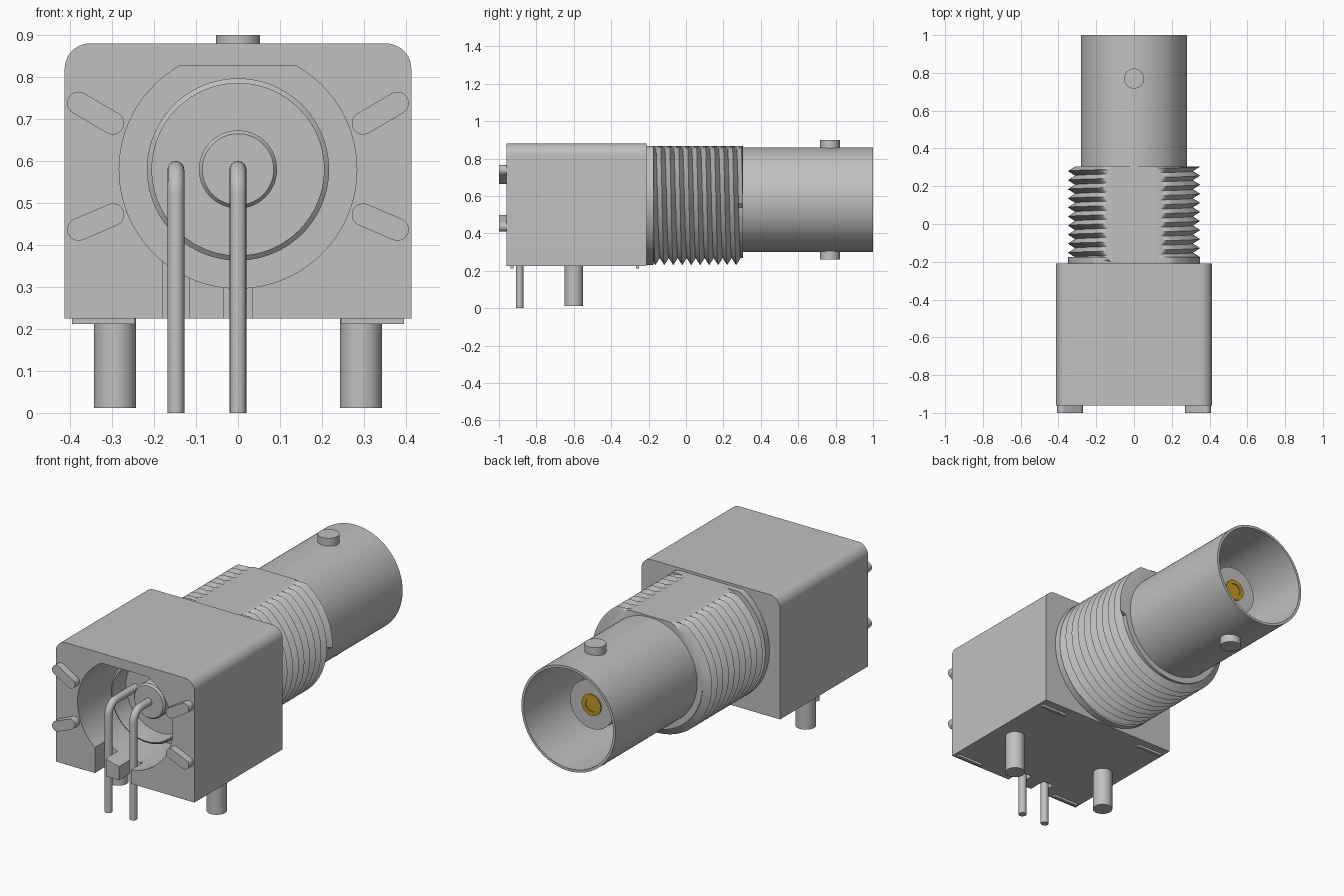
import bpy, bmesh, math
from mathutils import Vector, Matrix

if "Cube" in bpy.data.objects:
    bpy.data.objects.remove(bpy.data.objects["Cube"], do_unlink=True)

AXIS = 0.58      # height of the connector axis
FLAT = 0.867     # height of the flat ground on the threaded barrel


def material(name, rgb):
    m = bpy.data.materials.new(name)
    m.use_nodes = True
    m.diffuse_color = (*rgb, 1)
    m.node_tree.nodes["Principled BSDF"].inputs["Base Color"].default_value = (*rgb, 1)
    return m


GREY = material("grey", (0.527, 0.527, 0.527))
GOLD = material("gold", (0.55, 0.30, 0.02))


def finish(name, bm, mat=GREY):
    bmesh.ops.remove_doubles(bm, verts=bm.verts[:], dist=0.0002)
    bmesh.ops.recalc_face_normals(bm, faces=bm.faces[:])
    mesh = bpy.data.meshes.new(name)
    bm.to_mesh(mesh)
    bm.free()
    mesh.materials.append(mat)
    ob = bpy.data.objects.new(name, mesh)
    bpy.context.collection.objects.link(ob)
    smooth(ob)
    return ob


def activate(ob):
    bpy.ops.object.select_all(action="DESELECT")
    ob.select_set(True)
    bpy.context.view_layer.objects.active = ob


def smooth(ob):
    activate(ob)
    bpy.ops.object.shade_smooth_by_angle(angle=math.radians(30))


def box(name, x, y, z):
    bm = bmesh.new()
    bmesh.ops.create_cube(bm, size=1)
    for v in bm.verts:
        v.co = [a + (b - a) * (c + 0.5) for (a, b), c in zip((x, y, z), v.co)]
    return finish(name, bm)


def prism(name, outline, y0, y1):
    """Extrude an (x, z) outline along y."""
    bm = bmesh.new()
    face = bm.faces.new([bm.verts.new((x, y0, z)) for x, z in outline])
    moved = bmesh.ops.extrude_face_region(bm, geom=[face])["geom"]
    verts = [g for g in moved if isinstance(g, bmesh.types.BMVert)]
    bmesh.ops.translate(bm, verts=verts, vec=(0, y1 - y0, 0))
    return finish(name, bm)


def post(name, x, y, r, z0, z1):
    bm = bmesh.new()
    bmesh.ops.create_cone(bm, cap_ends=True, segments=40, radius1=r, radius2=r,
                          depth=z1 - z0, matrix=Matrix.Translation((x, y, (z0 + z1) / 2)))
    return finish(name, bm)


def lathe(name, profile, mat=GREY, top=None):
    """Spin an (r, y) profile around the connector axis."""
    bm = bmesh.new()
    verts = [bm.verts.new((r, y, AXIS)) for r, y in profile]
    edges = [bm.edges.new(pair) for pair in zip(verts, verts[1:])]
    bmesh.ops.spin(bm, geom=verts + edges, cent=(0, 0, AXIS), axis=(0, 1, 0),
                   angle=math.tau, steps=96)
    if top:
        for v in bm.verts:
            v.co.z = min(v.co.z, top)
    return finish(name, bm, mat)


def arc(cx, cz, r, a0, a1, n):
    steps = [math.radians(a0 + (a1 - a0) * i / n) for i in range(n + 1)]
    return [(cx + r * math.cos(a), cz + r * math.sin(a)) for a in steps]


def cut(target, cutter):
    mod = target.modifiers.new("cut", "BOOLEAN")
    mod.operation, mod.solver, mod.object = "DIFFERENCE", "EXACT", cutter
    activate(target)
    bpy.ops.object.modifier_apply(modifier=mod.name)
    bpy.data.objects.remove(cutter, do_unlink=True)


# Housing with rounded top edges
outline = [(-0.413, 0.225), (0.413, 0.225)]
outline += arc(0.353, 0.82, 0.06, 0, 90, 10) + arc(-0.353, 0.82, 0.06, 90, 180, 10)
housing = prism("housing", outline, -0.96, -0.21)

# Front cavity and the two pin slots
half = math.degrees(math.asin((0.827 - AXIS) / 0.283))
cut(housing, prism("cavity_cutter", arc(0, AXIS, 0.283, 180 - half, 360 + half, 80), -1.1, -0.6))
for x in ((-0.18, -0.115), (-0.035, 0.035)):
    cut(housing, box("slot_cutter", x, (-1.1, -0.86), (0.1, 0.45)))
smooth(housing)

# Mounting legs, standoff ribs and front nubs, mirrored left and right
for side, s in (("left", 1), ("right", -1)):
    post(side + "_leg", 0.293 * s, -0.6, 0.05, 0.012, 0.24)
    for end, y in (("front", -0.93), ("back", -0.26)):
        box(f"{side}_{end}_rib", sorted((0.245 * s, 0.395 * s)),
            (y - 0.008, y + 0.008), (0.212, 0.23))
    for level, z_out, z_in in (("upper", 0.738, 0.69), ("lower", 0.437, 0.472)):
        tilt = math.degrees(math.atan2(z_out - z_in, 0.082))
        shape = arc(0.38, z_out, 0.027, tilt - 90, tilt + 90, 12)
        shape += arc(0.298, z_in, 0.027, tilt + 90, tilt + 270, 12)
        prism(f"{side}_{level}_nub", [(x * s, z) for x, z in shape], -1.0, -0.95)


# Threaded barrel: helical teeth with a flat on top
def thread(name, y0, y1, root, tip, pitch, n=96):
    bm = bmesh.new()
    rows = 2 * math.ceil((y1 - y0) / pitch) + 4
    columns = []
    for j in range(n + 1):
        a = math.tau * j / n
        column = []
        for k in range(rows):
            y = y0 + (k / 2 - j / n) * pitch
            r = tip if k % 2 and y0 < y < y1 else root
            column.append(bm.verts.new((r * math.cos(a), max(y0, min(y1, y)),
                                        min(FLAT, AXIS + r * math.sin(a)))))
        columns.append(column)
    for a, b in zip(columns, columns[1:]):
        for k in range(rows - 1):
            bm.faces.new((a[k], a[k + 1], b[k + 1], b[k]))
    bmesh.ops.remove_doubles(bm, verts=bm.verts[:], dist=0.0002)
    bmesh.ops.dissolve_degenerate(bm, edges=bm.edges[:], dist=0.0001)
    rim = [e for e in bm.edges if e.is_boundary]
    bmesh.ops.holes_fill(bm, edges=rim, sides=0)
    return finish(name, bm)


thread("threaded_barrel", -0.2, 0.305, 0.312, 0.35, 0.048)
lathe("barrel_collar", [(0, -0.22), (0.35, -0.22), (0.35, -0.175), (0, -0.175)], top=FLAT)

# Bayonet shell with its two studs
lathe("bayonet_shell", [(0, 0.25), (0.28, 0.25), (0.28, 1), (0.266, 1), (0.266, 0.35), (0, 0.35)])
post("top_stud", 0, 0.77, 0.053, 0.85, 0.9)
post("bottom_stud", 0, 0.77, 0.053, 0.26, 0.31)

# Insulator and socket contact inside the shell
lathe("front_insulator", [(0, 0.3), (0.13, 0.3), (0.13, 0.8), (0, 0.8)])
lathe("socket_contact", [(0.057, 0.7), (0.057, 0.806), (0.035, 0.806), (0.035, 0.801), (0, 0.801)], GOLD)

# Rear sleeve and insulator inside the cavity
lathe("rear_sleeve", [(0.217, -0.58), (0.217, -0.77), (0.205, -0.78), (0.205, -0.66), (0, -0.66)])
lathe("rear_insulator", [(0.093, -0.62), (0.093, -0.75), (0.085, -0.76), (0, -0.76)])


# Bent solder pins
def pin(name, x, y_end):
    r = 0.06
    path = [(-0.89, 0)] + arc(-0.89 + r, AXIS - r, r, 180, 90, 10) + [(y_end, AXIS)]
    curve = bpy.data.curves.new(name, "CURVE")
    curve.dimensions = "3D"
    curve.bevel_depth = 0.02
    curve.bevel_resolution = 6
    curve.use_fill_caps = True
    spline = curve.splines.new("POLY")
    spline.points.add(len(path) - 1)
    for p, (y, z) in zip(spline.points, path):
        p.co = (x, y, z, 1)
    curve.materials.append(GREY)
    ob = bpy.data.objects.new(name, curve)
    bpy.context.collection.objects.link(ob)
    activate(ob)
    bpy.ops.object.convert(target="MESH")
    smooth(bpy.context.object)


pin("ground_pin", -0.148, -0.65)
pin("centre_pin", 0, -0.75)
